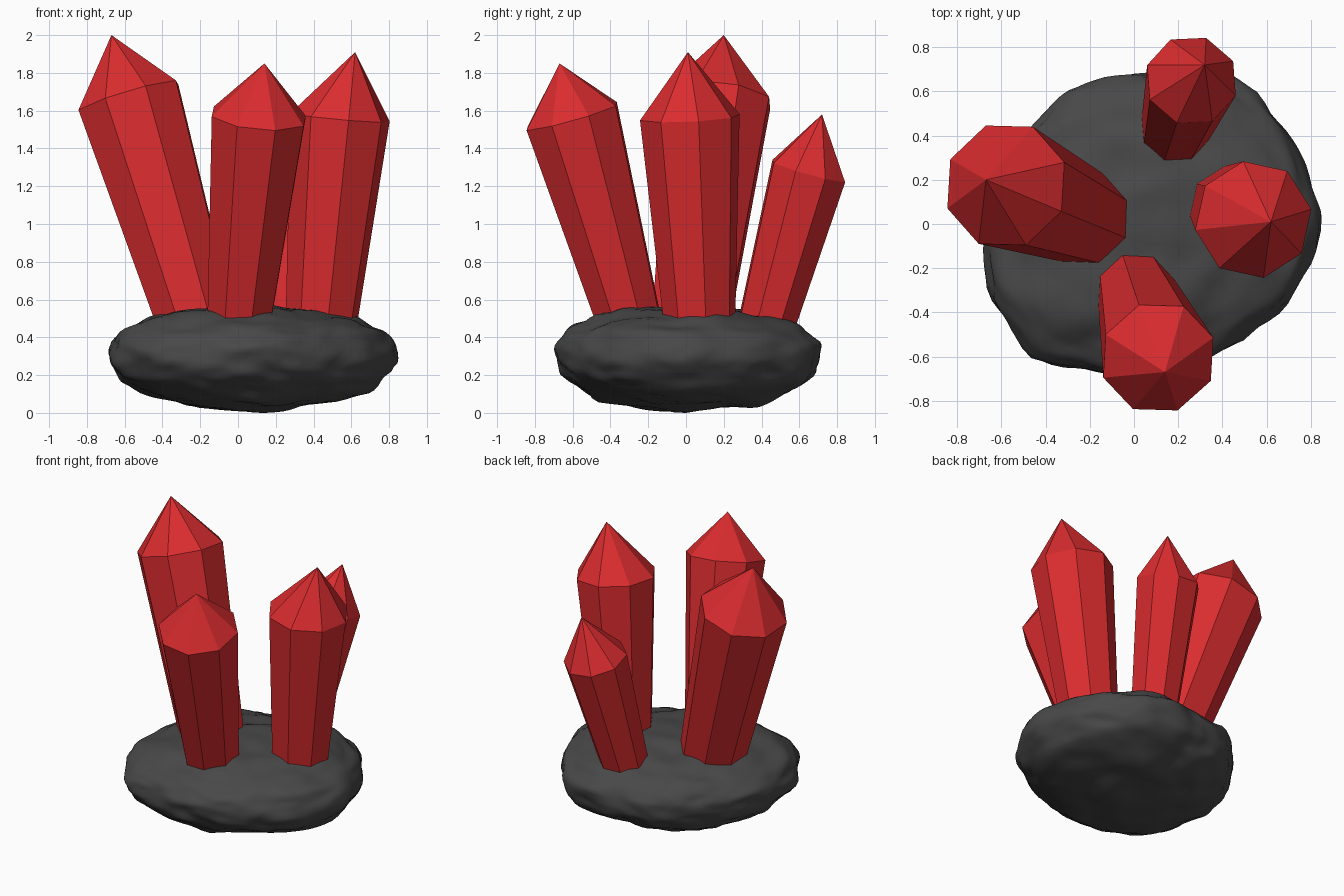
import bpy, bmesh, math
from mathutils import Vector, noise

if "Cube" in bpy.data.objects:
    bpy.data.objects.remove(bpy.data.objects["Cube"])


def material(name, colour):
    m = bpy.data.materials.new(name)
    m.diffuse_color = (*colour, 1)
    m.use_nodes = True
    m.node_tree.nodes["Principled BSDF"].inputs["Base Color"].default_value = m.diffuse_color
    return m


def make_object(name, bm, mat, smooth=False):
    bmesh.ops.recalc_face_normals(bm, faces=bm.faces)
    for f in bm.faces:
        f.smooth = smooth
    me = bpy.data.meshes.new(name)
    bm.to_mesh(me)
    bm.free()
    me.materials.append(mat)
    ob = bpy.data.objects.new(name, me)
    bpy.context.collection.objects.link(ob)
    return ob


red = material("crystal_red", (0.7, 0.025, 0.028))
dark = material("rock_dark", (0.065, 0.065, 0.065))

# Rock: squashed ball following a measured plan outline (degrees, radius)
OUTLINE = [(0, .79), (30, .77), (45, .77), (60, .78), (90, .68), (120, .69),
           (135, .68), (150, .69), (180, .73), (210, .77), (230, .78),
           (250, .71), (270, .69), (300, .66), (315, .68), (330, .73), (360, .79)]


def plan_radius(deg):
    for (a, ra), (b, rb) in zip(OUTLINE, OUTLINE[1:]):
        if a <= deg <= b:
            return ra + (rb - ra) * (deg - a) / (b - a)


bm = bmesh.new()
bmesh.ops.create_icosphere(bm, subdivisions=5, radius=1)
for v in bm.verts:
    n = v.co.copy()
    r = plan_radius(math.degrees(math.atan2(n.y, n.x)) % 360)
    h = math.hypot(n.x, n.y) ** 0.92
    z = math.copysign(abs(n.z) ** 0.9, n.z) * (0.25 if n.z > 0 else 0.30)
    d = math.atan2(n.y, n.x)
    bump = 0.026 * noise.noise(n * 3.2) + 0.014 * noise.noise(n * 6)
    v.co = Vector((0.05 + r * h * math.cos(d), r * h * math.sin(d), 0.315 + z))
    v.co += Vector((n.x, n.y, n.z * 1.1)) * bump
low = min(v.co.z for v in bm.verts)
for v in bm.verts:
    if v.co.z < 0.315:
        v.co.z = 0.315 * (v.co.z - low) / (0.315 - low)
make_object("rock_base", bm, dark, smooth=True)


# Crystals: tapered leaning eight-sided prism with a pointed cap
def crystal(name, base, r0, shoulder, r1, tip, turn):
    base, shoulder = Vector(base), Vector(shoulder)
    axis = shoulder - base
    root = base - axis * 0.2                      # buried in the rock
    r_root = r0 - (r1 - r0) * 0.2
    q = Vector((0, 0, 1)).rotation_difference(axis)
    bm = bmesh.new()
    rings = []
    for c, r in ((root, r_root), (shoulder, r1)):
        rings.append([bm.verts.new(c + q @ Vector((
            r * math.cos(math.radians(turn + 45 * i)),
            r * math.sin(math.radians(turn + 45 * i)), 0))) for i in range(8)])
    top = bm.verts.new(tip)
    bm.faces.new(rings[0][::-1])
    for i in range(8):
        j = (i + 1) % 8
        bm.faces.new((rings[0][i], rings[0][j], rings[1][j], rings[1][i]))
        bm.faces.new((rings[1][i], rings[1][j], top))
    make_object(name, bm, red)


crystal("crystal_left", (-.235, .03, .52), .22, (-.58, .175, 1.67), .292, (-.67, .20, 2.0), 20)
crystal("crystal_front", (.01, -.31, .52), .182, (.11, -.605, 1.57), .265, (.14, -.67, 1.85), 20)
crystal("crystal_right", (.445, .07, .52), .195, (.54, .02, 1.565), .268, (.62, .01, 1.91), 10)
crystal("crystal_back", (.19, .44, .52), .162, (.26, .65, 1.28), .212, (.32, .72, 1.58), 26)
